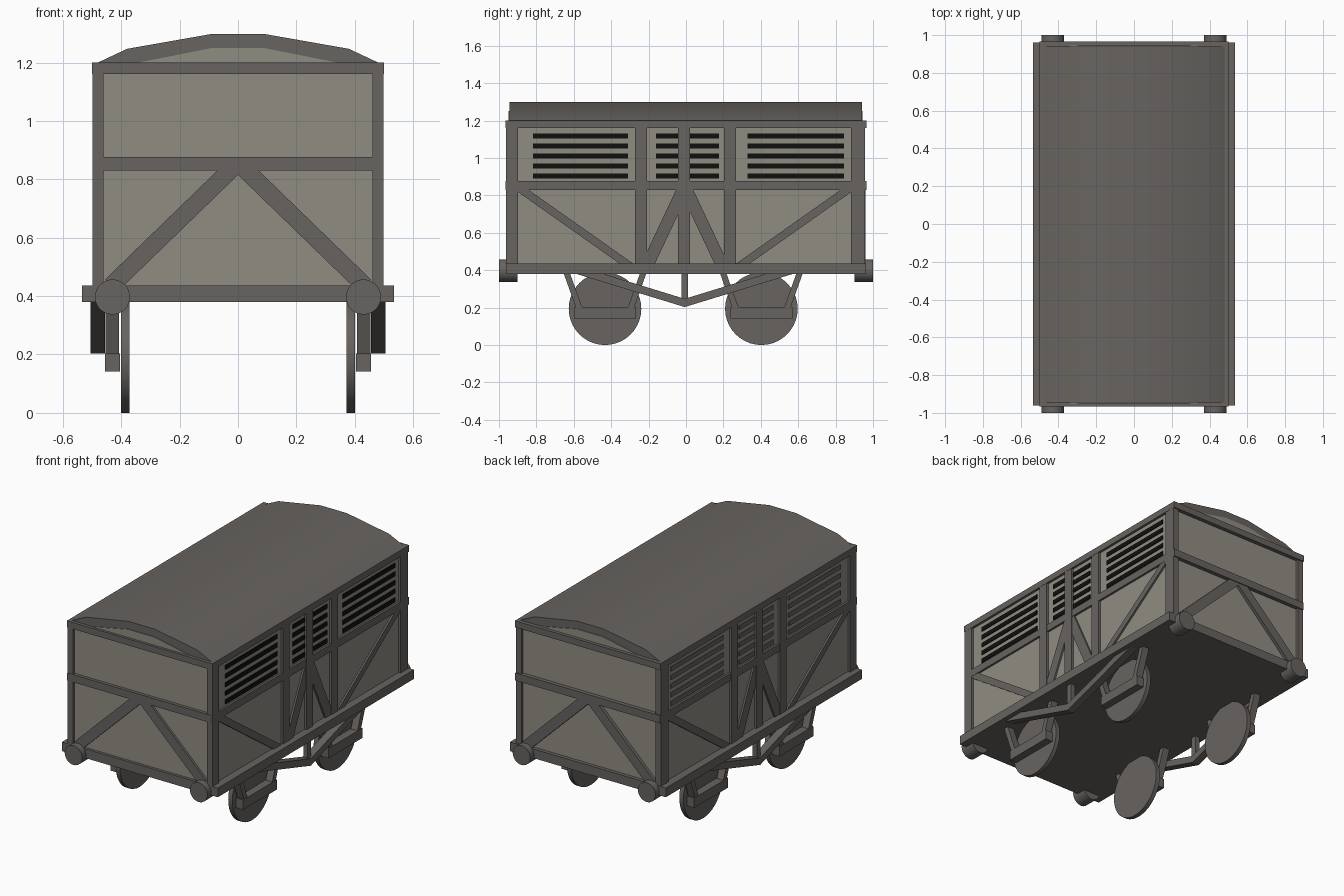
import bpy, bmesh, math
from mathutils import Matrix, Vector

old = bpy.data.objects.get("Cube")
if old:
    bpy.data.objects.remove(old, do_unlink=True)


def material(name, rgb):
    m = bpy.data.materials.new(name)
    m.use_nodes = True
    m.diffuse_color = (*rgb, 1)
    m.node_tree.nodes["Principled BSDF"].inputs["Base Color"].default_value = (*rgb, 1)
    return m


FRAME = material("frame grey", (0.135, 0.125, 0.115))
PANEL = material("panel grey", (0.28, 0.265, 0.225))
BLACK = material("vent black", (0.005, 0.005, 0.004))


def finish(name, bm, mat):
    bmesh.ops.recalc_face_normals(bm, faces=bm.faces)
    mesh = bpy.data.meshes.new(name)
    bm.to_mesh(mesh)
    bm.free()
    mesh.materials.append(mat)
    ob = bpy.data.objects.new(name, mesh)
    bpy.context.collection.objects.link(ob)
    return ob


def box(name, x, y, z, mat=FRAME):
    """Box from three (low, high) ranges."""
    bm = bmesh.new()
    bmesh.ops.create_cube(bm, size=1)
    for v in bm.verts:
        v.co = Vector([(a + b) / 2 + c * (b - a) for (a, b), c in zip((x, y, z), v.co)])
    return finish(name, bm, mat)


def prism(name, points, axis, lo, hi, mat=FRAME):
    """Extrude an outline along x (outline in y, z) or along y (outline in x, z)."""
    bm = bmesh.new()
    place = (lambda a, b: (lo, a, b)) if axis == "x" else (lambda a, b: (a, lo, b))
    face = bm.faces.new([bm.verts.new(place(a, b)) for a, b in points])
    out = bmesh.ops.extrude_face_region(bm, geom=[face])["geom"]
    shift = (hi - lo, 0, 0) if axis == "x" else (0, hi - lo, 0)
    bmesh.ops.translate(bm, vec=shift, verts=[v for v in out if isinstance(v, bmesh.types.BMVert)])
    return finish(name, bm, mat)


def bar(name, p, q, width, axis, lo, hi):
    """Straight slanted bar between two points of an upright plane."""
    p, q = Vector(p), Vector(q)
    d = (q - p).normalized()
    n = Vector((-d.y, d.x)) * width / 2
    return prism(name, [p + n, q + n, q - n, p - n], axis, lo, hi)


def disc(name, centre, radius, depth, axis, sides=32):
    bm = bmesh.new()
    turn = Matrix.Rotation(math.pi / 2, 4, "Y" if axis == "x" else "X")
    bmesh.ops.create_cone(bm, cap_ends=True, segments=sides, radius1=radius, radius2=radius,
                          depth=depth, matrix=Matrix.Translation(centre) @ turn)
    ob = finish(name, bm, FRAME)
    smooth(ob)


def smooth(ob):
    bpy.ops.object.select_all(action="DESELECT")
    ob.select_set(True)
    bpy.context.view_layer.objects.active = ob
    bpy.ops.object.shade_smooth_by_angle(angle=math.radians(30))


# Body shell and the rails running all the way round it
box("body", (-0.485, 0.485), (-0.945, 0.94), (0.4, 1.19), PANEL)
box("top_rail", (-0.5, 0.5), (-0.965, 0.965), (1.16, 1.2))
box("middle_rail", (-0.498, 0.498), (-0.965, 0.965), (0.83, 0.877))
box("floor", (-0.535, 0.535), (-0.962, 0.962), (0.38, 0.437))

# Arched roof with a pale gable at each end
half = [(0.48, 1.2), (0.38, 1.247), (0.09, 1.298)]
arch = half + [(-x, z) for x, z in reversed(half)]
smooth(prism("roof", arch, "y", -0.945, 0.94))
gable = [(0.34, 1.2), (0.09, 1.25), (-0.09, 1.25), (-0.34, 1.2)]
for label, lo, hi in (("front", -0.949, -0.94), ("back", 0.935, 0.944)):
    prism(label + "_gable", gable, "y", lo, hi, PANEL)

# Ends: braces and buffers
for label, lo, hi, yb in (("front", -0.96, -0.93, -0.95), ("back", 0.93, 0.96, 0.95)):
    for side, s in (("left", 1), ("right", -1)):
        bar(f"{label}_{side}_end_brace", (0.005 * s, 0.852), (0.435 * s, 0.435),
            0.06, "y", lo, hi)
        disc(f"{label}_{side}_buffer", (0.43 * s, yb, 0.397), 0.06, 0.1, "y")

# Sides
MID = -0.007
posts = [(-0.962, -0.898), (-0.272, -0.208), (-0.042, 0.022), (0.204, 0.268), (0.882, 0.957)]
vents = [(-0.818, -0.31), (-0.16, 0.176), (0.33, 0.845)]
for side, s in (("left", 1), ("right", -1)):
    def span(a, b):
        return tuple(sorted((a * s, b * s)))

    for i, y in enumerate(posts):
        box(f"{side}_post_{i + 1}", span(0.46, 0.499), y, (0.42, 1.18))

    # Louvre slats, dark on the left and frame coloured on the right
    for i, y in enumerate(vents):
        for k in range(5):
            z = 0.904 + k * 0.0535
            box(f"{side}_vent_{i + 1}_slat_{k + 1}", span(0.482, 0.49), y,
                (z - 0.0135, z + 0.0135), BLACK if s > 0 else FRAME)

    for end, e in (("front", -1), ("back", 1)):
        tag = f"{side}_{end}"
        # Diagonal bracing
        bar(tag + "_long_brace", (MID + 0.9 * e, 0.85), (MID + 0.29 * e, 0.42),
            0.042, "x", *span(0.47, 0.496))
        bar(tag + "_short_brace", (MID, 0.85), (MID + 0.198 * e, 0.43),
            0.066, "x", *span(0.47, 0.496))

        # Wheel, axle box and its hangers
        yw = MID - 0.008 + 0.418 * e
        disc(tag + "_wheel", (0.386 * s, yw, 0.194), 0.194, 0.028, "x", 40)
        box(tag + "_axle_box", span(0.405, 0.455), (yw - 0.166, yw + 0.166), (0.142, 0.203))
        for k in (-1, 1):
            bar(f"{tag}_hanger_{'outer' if k == e else 'inner'}", (yw + 0.21 * k, 0.4),
                (yw + 0.137 * k, 0.195), 0.032, "x", *span(0.407, 0.453))

    # Truss beam below the floor
    under = [(0.585, 0.382), (0, 0.203), (-0.585, 0.382), (-0.44, 0.382), (0, 0.247), (0.44, 0.382)]
    prism(side + "_truss", [(MID + a, z) for a, z in under], "x", *span(0.456, 0.505))
    box(side + "_truss_post", span(0.465, 0.495), (MID - 0.017, MID + 0.017), (0.225, 0.39))
